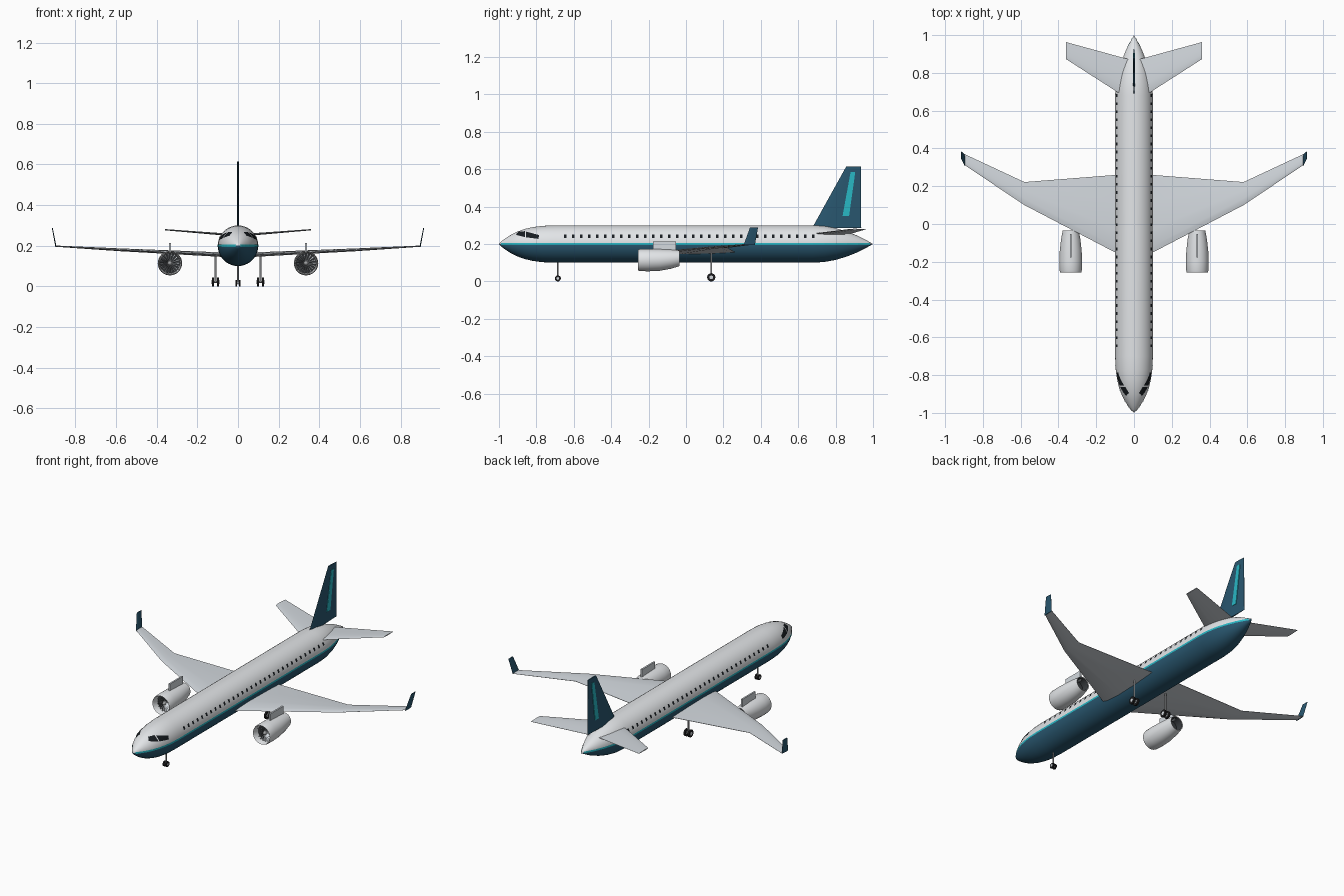
import bpy, bmesh, math
from mathutils import Vector

if "Cube" in bpy.data.objects:
    bpy.data.objects.remove(bpy.data.objects["Cube"])


def material(name, rgb):
    m = bpy.data.materials.new(name)
    m.diffuse_color = (*rgb, 1)
    m.use_nodes = True
    m.node_tree.nodes["Principled BSDF"].inputs["Base Color"].default_value = m.diffuse_color
    return m


WHITE = material("body white", (0.76, 0.78, 0.80))
GREY = material("wing grey", (0.66, 0.70, 0.74))
BLUE = material("deep teal", (0.022, 0.095, 0.16))
CYAN = material("bright cyan", (0.022, 0.48, 0.56))
GLASS = material("dark glass", (0.008, 0.011, 0.014))
TYRE = material("tyre black", (0.012, 0.012, 0.013))
METAL = material("strut metal", (0.35, 0.36, 0.37))
DARK = material("engine dark", (0.04, 0.045, 0.05))


def finish(name, bm, mats, angle=35, recalc=True):
    if recalc:
        bmesh.ops.recalc_face_normals(bm, faces=bm.faces)
    me = bpy.data.meshes.new(name)
    bm.to_mesh(me)
    bm.free()
    for m in mats:
        me.materials.append(m)
    me.shade_smooth()
    me.set_sharp_from_angle(angle=math.radians(angle))
    ob = bpy.data.objects.new(name, me)
    bpy.context.collection.objects.link(ob)
    return ob


def revolve(name, profile, cx, mats, rule, n=32, angle=35):
    """Spin (y, radius, centre z) stations around a lengthwise axis."""
    bm = bmesh.new()
    rings = []
    for y, r, cz in profile:
        if r == 0:
            rings.append([bm.verts.new((cx, y, cz))] * n)
        else:
            rings.append([bm.verts.new((cx + r * math.cos(2 * math.pi * i / n), y,
                                        cz + r * math.sin(2 * math.pi * i / n))) for i in range(n)])
    for s, (a, b) in enumerate(zip(rings, rings[1:])):
        for i in range(n):
            j = (i + 1) % n
            f = bm.faces.new(list(dict.fromkeys((a[i], a[j], b[j], b[i]))))
            f.material_index = rule(s, f.calc_center_median())
    return finish(name, bm, mats, angle)


def loft(name, sections, mat, angle=25):
    bm = bmesh.new()
    rows = [[bm.verts.new(p) for p in s] for s in sections]
    n = len(rows[0])
    for a, b in zip(rows, rows[1:]):
        for i in range(n):
            bm.faces.new((a[i], a[(i + 1) % n], b[(i + 1) % n], b[i]))
    bm.faces.new(rows[0])
    bm.faces.new(rows[-1])
    return finish(name, bm, [mat], angle)


def foil(x, y0, y1, z, half, up=(0, 0, 1)):
    """Streamlined section from leading edge y0 to trailing edge y1."""
    shape = [(0, 0), (0.08, 0.6), (0.3, 1), (0.65, 0.7), (1, 0.1)]
    pts = shape + [(c, -t) for c, t in reversed(shape[1:])]
    return [Vector((x, y0 + (y1 - y0) * c, z)) + Vector(up) * (t * half) for c, t in pts]


def solid(name, mat, kind, loc, size, axis=None):
    """Box (full sizes) or cylinder (radius, length along axis)."""
    bm = bmesh.new()
    if kind == "box":
        bmesh.ops.create_cube(bm, size=1)
        bmesh.ops.scale(bm, vec=size, verts=bm.verts)
    else:
        bmesh.ops.create_cone(bm, cap_ends=True, segments=20, radius1=size[0],
                              radius2=size[0], depth=size[1])
        rot = Vector((0, 0, 1)).rotation_difference(Vector(axis)).to_matrix()
        bmesh.ops.rotate(bm, matrix=rot, verts=bm.verts)
    bmesh.ops.translate(bm, vec=loc, verts=bm.verts)
    return finish(name, bm, [mat])


# Fuselage: white above, teal below
HULL = [(-1, 0), (-0.985, 0.016), (-0.96, 0.034), (-0.93, 0.053), (-0.9, 0.067), (-0.86, 0.081),
        (-0.82, 0.090), (-0.77, 0.097), (-0.70, 0.1), (0.68, 0.1), (0.74, 0.096), (0.80, 0.085),
        (0.86, 0.067), (0.92, 0.043), (0.97, 0.017), (1, 0)]
CZ = 0.2


def radius(y):
    for (a, r), (b, s) in zip(HULL, HULL[1:]):
        if a <= y <= b:
            return r + (s - r) * (y - a) / (b - a)
    return 0


revolve("fuselage", [(y, r, CZ) for y, r in HULL], 0, [WHITE, BLUE],
        lambda s, c: int(c.z < CZ), n=40)


def hull_patches(name, quads, mat, nu=1, nv=1, lift=0.0015):
    """Plates of (y, z) corners wrapped on both sides of the fuselage."""
    bm = bmesh.new()
    for side in (-1, 1):
        for q in quads:
            a, b, c, d = [Vector(p) for p in q]
            grid = []
            for i in range(nu + 1):
                row = []
                for j in range(nv + 1):
                    p = a.lerp(b, i / nu).lerp(d.lerp(c, i / nu), j / nv)
                    r = radius(p.x)
                    t = math.asin(max(-1, min(1, (p.y - CZ) / r)))
                    row.append(bm.verts.new((side * (r + lift) * math.cos(t), p.x,
                                             CZ + (r + lift) * math.sin(t))))
                grid.append(row)
            for i in range(nu):
                for j in range(nv):
                    f = bm.faces.new((grid[i][j], grid[i + 1][j], grid[i + 1][j + 1], grid[i][j + 1]))
                    f.normal_update()
                    if f.normal.x * side < 0:
                        f.normal_flip()
    return finish(name, bm, [mat], recalc=False)


# Cheat line, cabin windows and cockpit panes
ys = [-0.99] + [y for y, r in HULL[1:-1]] + [0.985]
hull_patches("cheat_line", [[(a, CZ - 0.005), (b, CZ - 0.005), (b, CZ + 0.005), (a, CZ + 0.005)]
                            for a, b in zip(ys, ys[1:])], CYAN, 1, 2)
wins = [-0.645 + i * 1.325 / 31 for i in range(32)]
hull_patches("cabin_windows", [[(y - 0.007, 0.232), (y + 0.007, 0.232), (y + 0.007, 0.249),
                                (y - 0.007, 0.249)] for y in wins], GLASS, 1, 2)
hull_patches("cockpit_windows", [
    [(-0.91, 0.248), (-0.862, 0.236), (-0.862, 0.267), (-0.895, 0.264)],
    [(-0.856, 0.235), (-0.79, 0.227), (-0.785, 0.247), (-0.856, 0.265)]], GLASS, 6, 4, 0.002)

# Fin with its stripe
loft("tail_fin", [foil(0, 0.674, 0.937, 0.285, 0.005, (1, 0, 0)),
                  foil(0, 0.857, 0.935, 0.615, 0.004, (1, 0, 0))], BLUE)
stripe = [(0.837, 0.35), (0.872, 0.35), (0.905, 0.585), (0.880, 0.585)]
loft("fin_stripe", [[(x, y, z) for y, z in stripe] for x in (-0.0056, 0.0056)], CYAN)

for s, tag in ((-1, "left"), (1, "right")):
    # Wing, winglet and tailplane
    loft(tag + "_wing", [foil(0, -0.205, 0.265, 0.152, 0.011),
                         foil(s * 0.095, -0.153, 0.26, 0.157, 0.011),
                         foil(s * 0.58, 0.10, 0.222, 0.180, 0.007),
                         foil(s * 0.897, 0.312, 0.37, 0.198, 0.003)], GREY)
    loft(tag + "_winglet", [foil(s * 0.896, 0.308, 0.368, 0.194, 0.003, (1, 0, 0)),
                            foil(s * 0.914, 0.342, 0.385, 0.288, 0.002, (1, 0, 0))], BLUE)
    loft(tag + "_tailplane", [foil(s * 0.02, 0.655, 0.87, 0.252, 0.006),
                              foil(s * 0.36, 0.873, 0.963, 0.279, 0.003)], GREY)

    # Engine nacelle, fan blades, spinner and pylon
    ex, ez = s * 0.335, 0.114
    nacelle = [(-0.215, 0, ez), (-0.215, 0.049, ez), (-0.248, 0.052, ez), (-0.256, 0.056, ez),
               (-0.245, 0.059, ez), (-0.20, 0.060, ez), (-0.14, 0.058, ez + 0.001),
               (-0.08, 0.051, ez + 0.005), (-0.034, 0.042, ez + 0.010), (-0.036, 0.038, ez + 0.010),
               (-0.08, 0.036, ez + 0.007), (-0.08, 0, ez + 0.007)]
    revolve(tag + "_engine", nacelle, ex, [WHITE, DARK],
            lambda i, c: int(i in (0, 9, 10)), n=32, angle=40)
    revolve(tag + "_spinner", [(-0.24, 0, ez), (-0.232, 0.008, ez), (-0.216, 0.013, ez),
                               (-0.214, 0, ez)], ex, [METAL], lambda i, c: 0, n=16)
    bm = bmesh.new()
    for k in range(18):
        t = 2 * math.pi * k / 18
        out, tan = Vector((math.cos(t), 0, math.sin(t))), Vector((-math.sin(t), 0, math.cos(t)))
        o = Vector((ex, -0.222, ez))
        bm.faces.new([bm.verts.new(o + out * r + tan * w + Vector((0, 2 * w, 0)))
                      for r, w in ((0.011, -0.0012), (0.048, -0.0035), (0.048, 0.0035), (0.011, 0.0012))])
    for f in bm.faces:
        f.normal_update()
        if f.normal.y > 0:
            f.normal_flip()
    finish(tag + "_fan_blades", bm, [GREY], recalc=False)
    solid(tag + "_pylon", GREY, "box", (ex, -0.115, 0.185), (0.010, 0.125, 0.056))


# Landing gear: strut, axle, twin wheels with hubs
def gear(tag, x, y, r, top, gap, width, strut):
    solid(tag + "_strut", METAL, "cyl", (x, y, (top + r) / 2), (strut, top - r), (0, 0, 1))
    solid(tag + "_axle", METAL, "cyl", (x, y, r), (r * 0.2, gap * 2), (1, 0, 0))
    for s, side in ((-1, "inner"), (1, "outer")):
        solid(f"{tag}_{side}_wheel", TYRE, "cyl", (x + s * gap, y, r), (r, width), (1, 0, 0))
        solid(f"{tag}_{side}_hub", GREY, "cyl", (x + s * gap, y, r), (r * 0.45, width + 0.002), (1, 0, 0))


gear("nose_gear", 0, -0.685, 0.016, 0.11, 0.008, 0.008, 0.004)
gear("left_main_gear", -0.111, 0.135, 0.022, 0.158, 0.013, 0.010, 0.005)
gear("right_main_gear", 0.111, 0.135, 0.022, 0.158, 0.013, 0.010, 0.005)
